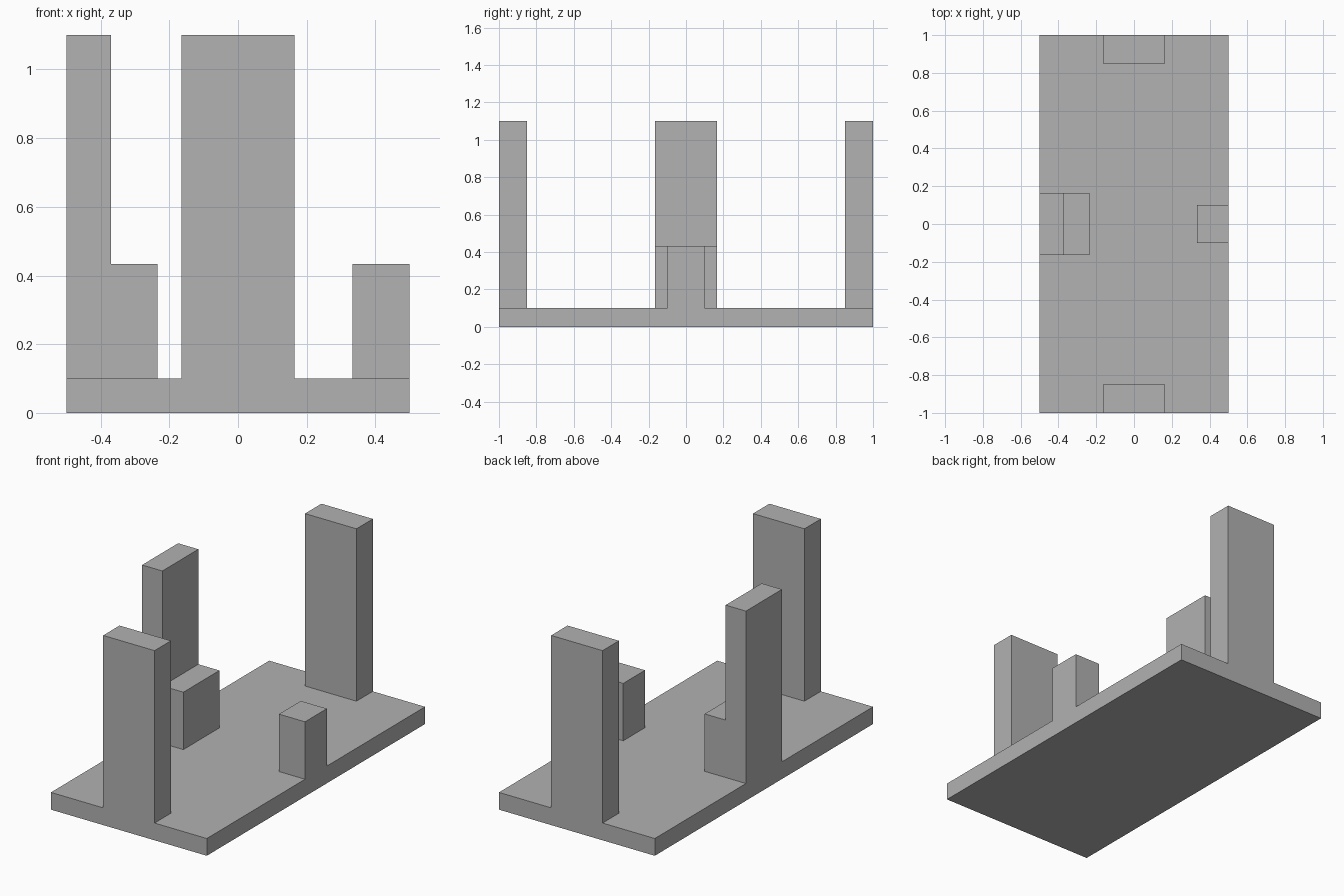
import bpy
import bmesh

cube = bpy.data.objects.get("Cube")
if cube:
    bpy.data.objects.remove(cube, do_unlink=True)

grey = bpy.data.materials.new("plain grey")
grey.use_nodes = True
color = (0.445, 0.445, 0.445, 1)
grey.diffuse_color = color
grey.node_tree.nodes["Principled BSDF"].inputs["Base Color"].default_value = color

BASE_TOP = 0.1
LOW_TOP = 0.433
TALL_TOP = 1.1
HALF_WIDTH = 0.165


def extrude_profile(name, profile, y0, y1):
    """Extrude an x-z outline from y0 to y1."""
    bm = bmesh.new()
    face = bm.faces.new([bm.verts.new((x, y0, z)) for x, z in profile])
    result = bmesh.ops.extrude_face_region(bm, geom=[face], use_keep_orig=True)
    moved = [v for v in result["geom"] if isinstance(v, bmesh.types.BMVert)]
    bmesh.ops.translate(bm, verts=moved, vec=(0, y1 - y0, 0))
    bmesh.ops.recalc_face_normals(bm, faces=bm.faces)
    mesh = bpy.data.meshes.new(name)
    bm.to_mesh(mesh)
    bm.free()
    mesh.materials.append(grey)
    obj = bpy.data.objects.new(name, mesh)
    bpy.context.collection.objects.link(obj)
    return obj


def block(name, x0, x1, y0, y1, z0, z1):
    return extrude_profile(name, [(x0, z0), (x1, z0), (x1, z1), (x0, z1)], y0, y1)


# Floor slab
block("base_slab", -0.5, 0.5, -1, 1, 0, BASE_TOP)

# Tall slabs at both ends
for name, y0, y1 in (("front_slab", -1, -0.85), ("back_slab", 0.85, 1)):
    block(name, -HALF_WIDTH, HALF_WIDTH, y0, y1, BASE_TOP, TALL_TOP)

# Tall slab with a step on the right edge
extrude_profile("stepped_slab", [
    (-0.5, BASE_TOP), (-0.235, BASE_TOP), (-0.235, LOW_TOP),
    (-0.37, LOW_TOP), (-0.37, TALL_TOP), (-0.5, TALL_TOP),
], -HALF_WIDTH, HALF_WIDTH)

# Low block on the left edge
block("low_block", 0.333, 0.5, -0.1, 0.1, BASE_TOP, LOW_TOP)
